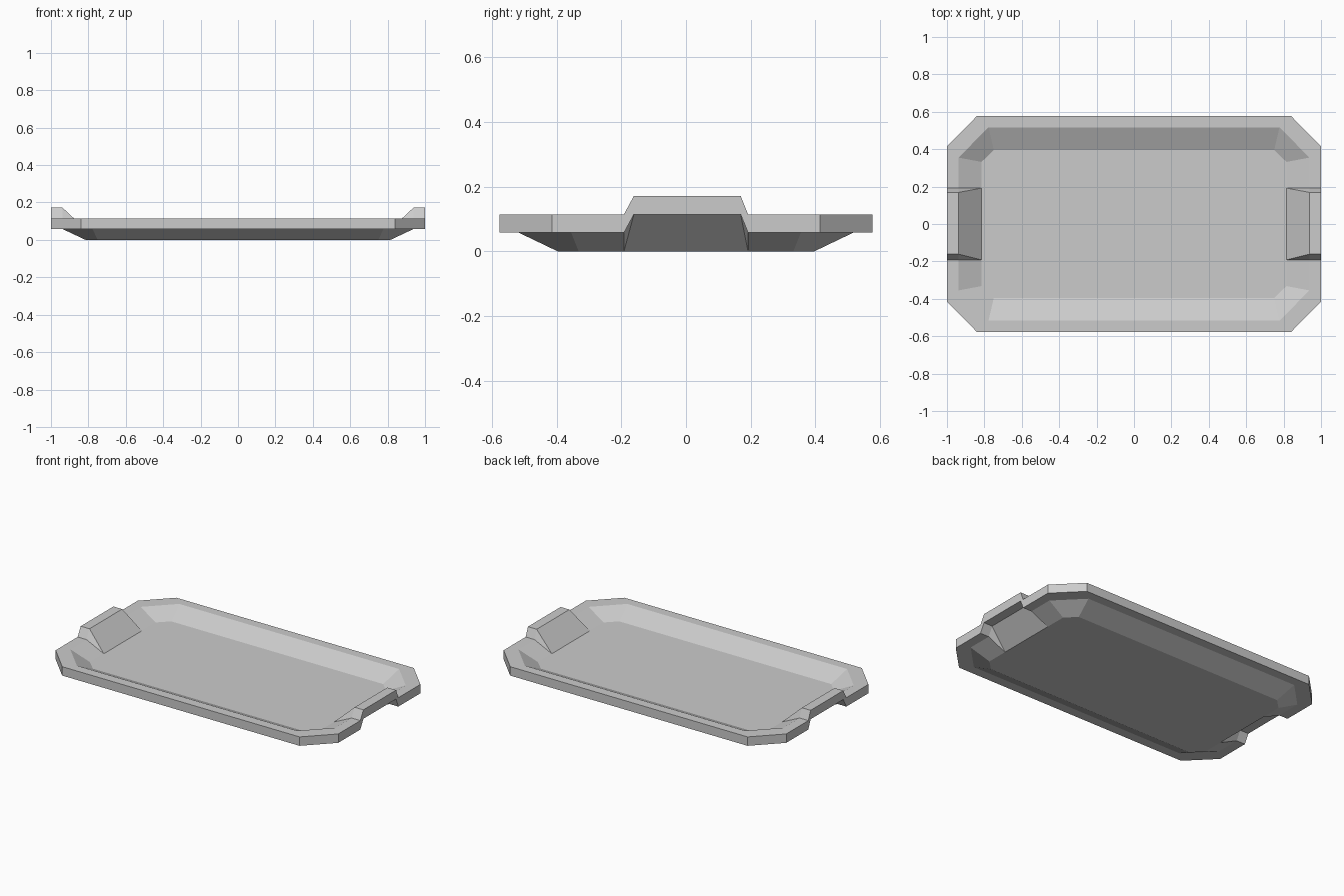
import bpy, bmesh

if "Cube" in bpy.data.objects:
    bpy.data.objects.remove(bpy.data.objects["Cube"])

THICK = 0.057      # sheet thickness
RIM_Z, FLOOR_Z, HANDLE_Z = 0.115, 0.057, 0.172


def ring(hx, hy, cx, cy, z, h_lo, h_hi, h_z):
    """Chamfered rectangle with a raised handle section on each short side."""
    right = [(hx, -cy, z), (hx, -0.192, z), (hx, h_lo, h_z),
             (hx, h_hi, h_z), (hx, 0.192, z), (hx, cy, z), (cx, hy, z)]
    right = [(cx, -hy, z)] + right
    left = [(-x, y, zz) for x, y, zz in reversed(right)]
    return right + left


# Outer rim edge, inner rim edge, foot of the sloping wall
loops = [
    ring(1.0, 0.577, 0.84, 0.415, RIM_Z, -0.161, 0.169, HANDLE_Z),
    ring(0.938, 0.517, 0.778, 0.355, RIM_Z, -0.161, 0.169, HANDLE_Z),
    ring(0.815, 0.396, 0.75, 0.332, FLOOR_Z, -0.192, 0.192, FLOOR_Z),
]

bm = bmesh.new()


def skin(dz):
    """Rim, handles, walls and floor as one open sheet."""
    vs = [[bm.verts.new((x, y, z + dz)) for x, y, z in l] for l in loops]
    n = len(vs[0])
    for a, b in zip(vs, vs[1:]):
        for i in range(n):
            j = (i + 1) % n
            q = [a[i], a[j], b[j], b[i]]
            if i in (1, 3, 9, 11) and b is vs[2]:
                # handle cheek: explicit triangle, floor points coincide
                bm.faces.new([a[i], a[j], b[i]])
                bm.faces.new([a[j], b[j], b[i]])
            else:
                bm.faces.new(q)
    bm.faces.new(vs[2])
    return vs[0]


# Top and underside follow the same shape, joined by an outer wall
top, under = skin(0), skin(-THICK)
for i in range(len(top)):
    j = (i + 1) % len(top)
    bm.faces.new([top[i], top[j], under[j], under[i]])

bmesh.ops.remove_doubles(bm, verts=bm.verts, dist=0.0005)
bmesh.ops.recalc_face_normals(bm, faces=bm.faces)
mesh = bpy.data.meshes.new("serving_tray")
bm.to_mesh(mesh)
bm.free()
tray = bpy.data.objects.new("serving_tray", mesh)
bpy.context.collection.objects.link(tray)
